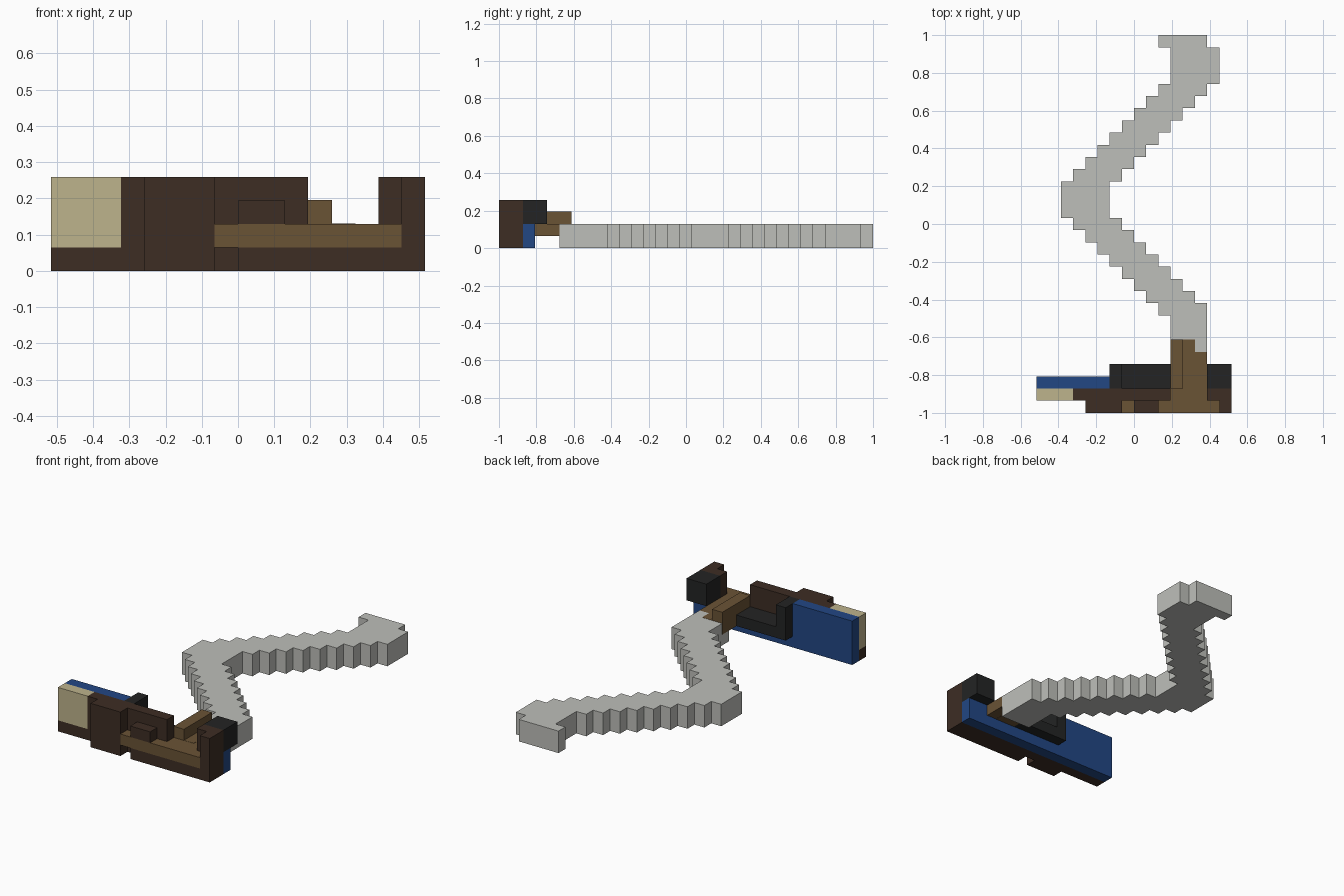
import bpy, bmesh
from mathutils import Vector

if "Cube" in bpy.data.objects:
    bpy.data.objects.remove(bpy.data.objects["Cube"], do_unlink=True)

# Block grid: 16 x 31 x 4 cells
U = 2 / 31
ORIGIN = Vector((-8 * U, -1, 0))


def srgb(*rgb):
    return tuple(((c / 255 + 0.055) / 1.055) ** 2.4 for c in rgb) + (1,)


def material(name, color):
    m = bpy.data.materials.new(name)
    m.use_nodes = True
    m.diffuse_color = color
    bsdf = m.node_tree.nodes["Principled BSDF"]
    bsdf.inputs["Base Color"].default_value = color
    bsdf.inputs["Roughness"].default_value = 0.9
    return m


STEEL = material("steel grey", srgb(190, 191, 186))
DARK = material("dark brown", srgb(61, 45, 36))
BROWN = material("mid brown", srgb(106, 83, 53))
TAN = material("tan", srgb(190, 179, 140))
BLUE = material("blue", srgb(34, 71, 132))
BLACK = material("black", srgb(35, 36, 36))


def finish(name, bm, mat):
    mesh = bpy.data.meshes.new(name)
    bmesh.ops.recalc_face_normals(bm, faces=bm.faces)
    bm.to_mesh(mesh)
    bm.free()
    mesh.materials.append(mat)
    obj = bpy.data.objects.new(name, mesh)
    bpy.context.collection.objects.link(obj)
    return obj


def block(name, mat, xs, ys, zs, grow=0.0):
    """Box given by cell ranges on the block grid."""
    bm = bmesh.new()
    bmesh.ops.create_cube(bm, size=1)
    lo = Vector((xs[0], ys[0], zs[0])) * U + ORIGIN
    hi = Vector((xs[1], ys[1], zs[1])) * U + ORIGIN
    size = hi - lo + Vector((grow, grow, grow)) * 2
    for v in bm.verts:
        v.co = (lo + hi) / 2 + Vector(a * b for a, b in zip(v.co, size))
    return finish(name, bm, mat)


# Zigzag blade: one stepped outline, extruded upward
def clamp(v, lo, hi):
    return max(lo, min(hi, v))


def row_span(j):
    if j == 30:
        return 10, 14
    return (clamp(max(18 - j, j - 16), 2, 11),
            clamp(max(22 - j, j - 12), 6, 14 if j < 27 else 15))


left, right = [], []
for j in range(5, 31):
    a, b = row_span(j)
    for side, x in ((left, a), (right, b)):
        if len(side) > 1 and side[-1][0] == x:
            side[-1] = (x, j + 1)
        else:
            side += [(x, j), (x, j + 1)]
bm = bmesh.new()
outline = [bm.verts.new(Vector((x, y, 0)) * U + ORIGIN)
           for x, y in right + left[::-1]]
base = bm.faces.new(outline)
top = bmesh.ops.extrude_face_region(bm, geom=[base])["geom"]
bmesh.ops.translate(bm, vec=(0, 0, 2 * U),
                    verts=[g for g in top if isinstance(g, bmesh.types.BMVert)])
if not base.is_valid or len(bm.faces) == len(outline) + 1:
    bm.faces.new(outline)
finish("zigzag_blade", bm, STEEL)

# Dark wooden front body
block("body_wall", DARK, (3, 11), (1, 2), (0, 4))
block("body_lower_left", DARK, (11, 14), (1, 2), (0, 1))
block("body_lower_right", DARK, (0, 3), (1, 2), (0, 1))
block("body_left_post", DARK, (14, 16), (1, 2), (0, 4))
block("front_panel", DARK, (4, 7), (0, 1), (0, 4))
block("front_sill", DARK, (8, 16), (0, 1), (0, 1))
block("front_left_post", DARK, (15, 16), (0, 1), (1, 4))
block("front_knob", DARK, (8, 10), (0, 1), (2, 3))

# Tan end panel
block("end_panel", TAN, (0, 3), (1, 2), (1, 4))

# Brown rail and blade mount
block("front_rail", BROWN, (7, 15), (0, 1), (1, 2))
block("mount_base", BROWN, (11, 14), (1, 2), (1, 2))
block("mount_ridge", BROWN, (11, 12), (2, 6), (1, 3), 0.001)
block("mount_middle", BROWN, (12, 13), (2, 6), (1, 2), 0.001)
block("mount_side", BROWN, (13, 14), (2, 5), (1, 2))

# Blue back plate
block("back_plate", BLUE, (0, 6), (2, 3), (0, 4))
block("back_strip", BLUE, (6, 16), (2, 3), (0, 1))
block("back_strip_end", BLUE, (14, 16), (2, 3), (1, 2))

# Black rear fittings
block("rear_post", BLACK, (6, 7), (2, 4), (1, 4))
block("rear_shelf", BLACK, (7, 11), (2, 4), (1, 2))
block("rear_left_post", BLACK, (14, 16), (2, 4), (2, 4))
